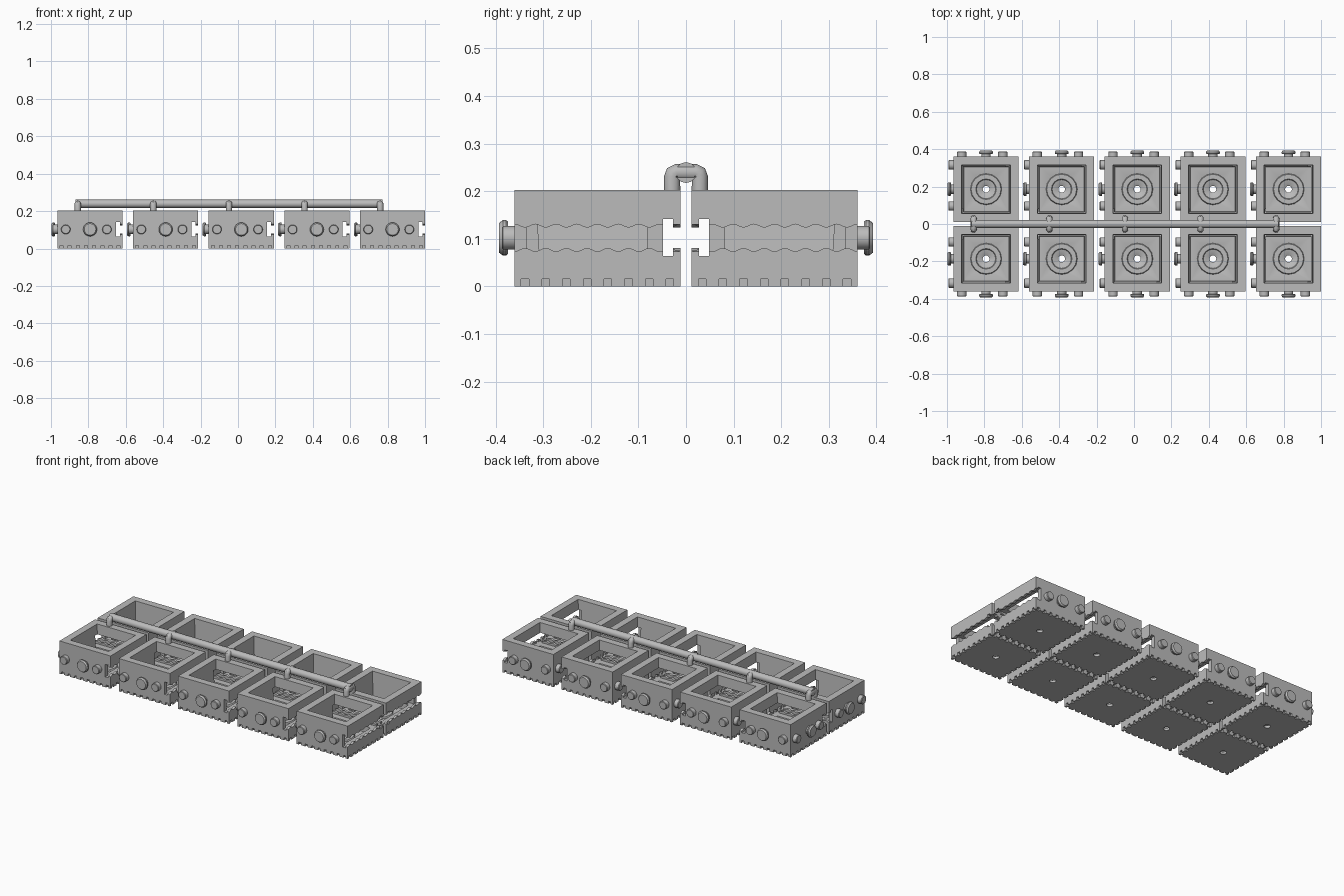
import bpy, bmesh, math
from mathutils import Matrix, Vector

if "Cube" in bpy.data.objects:
    bpy.data.objects.remove(bpy.data.objects["Cube"], do_unlink=True)

grey = bpy.data.materials.new("light_grey")
grey.use_nodes = True
colour = (0.5, 0.5, 0.5, 1)
grey.diffuse_color = colour
grey.node_tree.nodes["Principled BSDF"].inputs["Base Color"].default_value = colour

HALF = 0.174      # half width of a planter
HEIGHT = 0.202
MID = 0.102       # height of slots and pegs
PITCH = 0.0435    # spacing of teeth and waves


def add_object(name, mesh, location=(0, 0, 0)):
    obj = bpy.data.objects.new(name, mesh)
    obj.location = location
    bpy.context.collection.objects.link(obj)
    return obj


def finish(bm, name):
    bmesh.ops.recalc_face_normals(bm, faces=bm.faces[:])
    mesh = bpy.data.meshes.new(name)
    bm.to_mesh(mesh)
    bm.free()
    mesh.materials.append(grey)
    return mesh


def box(bm, low, high, taper=1.0):
    """Box between two corners; taper narrows its bottom."""
    low, high = Vector(low), Vector(high)
    verts = bmesh.ops.create_cube(bm, size=1)["verts"]
    for v in verts:
        narrow = taper if v.co.z < 0 else 1
        for i in range(3):
            v.co[i] = (low[i] + high[i]) / 2 + v.co[i] * (high[i] - low[i]) * (narrow if i < 2 else 1)


def lathe(bm, profile, matrix, steps=24):
    """Revolve (radius, height) points around z, then place."""
    rings = []
    for r, h in profile:
        rings.append([bm.verts.new(matrix @ Vector((r * math.cos(2 * math.pi * k / steps),
                                                    r * math.sin(2 * math.pi * k / steps), h)))
                      for k in range(steps)])
    for a, b in zip(rings, rings[1:]):
        for k in range(steps):
            n = (k + 1) % steps
            bm.faces.new((a[k], a[n], b[n], b[k]))
    return rings


def solid(bm, profile, matrix, steps=24):
    rings = lathe(bm, profile, matrix, steps)
    bm.faces.new(rings[0])
    bm.faces.new(rings[-1])


def turn(quarters):
    return Matrix.Rotation(quarters * math.pi / 2, 4, "Z")


cutters = []


def cutter(bm, quarters=0):
    bm.transform(turn(quarters))
    obj = add_object("cutter", finish(bm, "cutter"))
    obj.hide_render = True
    cutters.append(obj)


# Planter body: tapered pot hollow and drain funnel
bm = bmesh.new()
box(bm, (-HALF, -HALF, 0), (HALF, HALF, HEIGHT))
body = add_object("planter_blank", finish(bm, "planter"))

bm = bmesh.new()
box(bm, (-0.131, -0.131, 0.03), (0.131, 0.131, 0.21), 0.91)
cutter(bm)
bm = bmesh.new()
solid(bm, [(0.018, -0.01), (0.018, 0.015), (0.05, 0.031), (0.05, 0.04)], Matrix())
cutter(bm)

# T-slots on two sides, with wavy lips, open to the pot
for quarters in (0, 1):
    bm = bmesh.new()
    box(bm, (HALF - 0.036, -0.2, 0.064), (HALF - 0.015, 0.2, 0.141))
    cutter(bm, quarters)
    bm = bmesh.new()
    box(bm, (0.105, -0.149, 0.064), (HALF - 0.02, 0.149, 0.141))
    cutter(bm, quarters)
    bm = bmesh.new()
    count = 72
    edge = []
    for k in range(count + 1):
        along = -0.196 + 0.392 * k / count
        edge.append((along, 0.025 + 0.0035 * math.cos(2 * math.pi * along / PITCH)))
    outline = [(a, MID + w) for a, w in edge] + [(a, MID - w) for a, w in reversed(edge)]
    face = bm.faces.new([bm.verts.new((HALF - 0.025, a, z)) for a, z in outline])
    new = bmesh.ops.extrude_face_region(bm, geom=[face])["geom"]
    bmesh.ops.translate(bm, vec=(0.05, 0, 0), verts=[g for g in new if isinstance(g, bmesh.types.BMVert)])
    cutter(bm, quarters)

# Toothed bottom edge
bm = bmesh.new()
for side in range(4):
    part = bmesh.new()
    for k in range(8):
        y = (k - 3.5) * PITCH
        box(part, (HALF - 0.012, y - 0.008, -0.01), (HALF + 0.01, y + 0.008, 0.015))
    part.transform(turn(side))
    temp = bpy.data.meshes.new("teeth")
    part.to_mesh(temp)
    part.free()
    bm.from_mesh(temp)
    bpy.data.meshes.remove(temp)
cutter(bm)

for c in cutters:
    mod = body.modifiers.new("cut", "BOOLEAN")
    mod.operation, mod.solver, mod.object = "DIFFERENCE", "EXACT", c
bpy.context.view_layer.update()
planter = bpy.data.meshes.new_from_object(body.evaluated_get(bpy.context.evaluated_depsgraph_get()))
planter.name = "planter"
for obj in cutters + [body]:
    bpy.data.objects.remove(obj, do_unlink=True)

# Connector pegs on the other two sides
bm = bmesh.new()
plain = [(0.025, -0.005), (0.025, 0.024), (0.022, 0.027)]
mushroom = [(0.025, -0.005), (0.025, 0.014), (0.034, 0.014), (0.037, 0.018), (0.037, 0.025), (0.031, 0.033)]
for side in ("x", "y"):
    for offset, profile in ((-0.13, plain), (0, mushroom), (0.09, plain)):
        if side == "x":
            place = Matrix.Translation((-HALF, offset, MID)) @ Matrix.Rotation(-math.pi / 2, 4, "Y")
        else:
            place = Matrix.Translation((offset, -HALF, MID)) @ Matrix.Rotation(math.pi / 2, 4, "X")
        solid(bm, profile, place)
pegs = finish(bm, "connector_pegs")

# Raised drain collar on the pot floor
bm = bmesh.new()
rings = lathe(bm, [(0.05, 0.028), (0.055, 0.037), (0.08, 0.037), (0.085, 0.028), (0.05, 0.028)], Matrix(), 16)
bmesh.ops.remove_doubles(bm, verts=bm.verts[:], dist=0.0001)
collar = finish(bm, "drain_collar")

# Two mirrored rows of five planters
created = []
columns = [-0.791 + 0.4043 * i for i in range(5)]
for row, y in (("front", -0.186), ("back", 0.186)):
    for mesh, name in ((planter, "planter"), (pegs, "connector_pegs"), (collar, "drain_collar")):
        if row == "back":
            mesh = mesh.copy()
            mesh.transform(Matrix.Scale(-1, 4, (0, 1, 0)))
            mesh.flip_normals()
        for i, x in enumerate(columns):
            created.append(add_object(f"{row}_{name}_{i + 1}", mesh, (x, y, 0)))


def pipe(name, points, radius):
    curve = bpy.data.curves.new(name, "CURVE")
    curve.dimensions = "3D"
    curve.bevel_depth, curve.bevel_resolution, curve.use_fill_caps = radius, 4, True
    spline = curve.splines.new("POLY")
    spline.points.add(len(points) - 1)
    for p, co in zip(spline.points, points):
        p.co = (*co, 1)
    temp = add_object(name + "_path", curve)
    bpy.context.view_layer.update()
    mesh = bpy.data.meshes.new_from_object(temp.evaluated_get(bpy.context.evaluated_depsgraph_get()))
    bpy.data.objects.remove(temp, do_unlink=True)
    mesh.materials.clear()
    mesh.materials.append(grey)
    created.append(add_object(name, mesh))


# Watering pipe with an arched outlet over each pair
outlets = [x - 0.066 for x in columns]
pipe("main_pipe", [(outlets[0] - 0.012, 0, 0.239), (outlets[-1] + 0.012, 0, 0.239)], 0.022)
for i, x in enumerate(outlets):
    half = [(0.029, 0.195), (0.029, 0.23), (0.027, 0.237), (0.02, 0.24)]
    path = [(x, -y, z) for y, z in half] + [(x, y, z) for y, z in reversed(half)]
    pipe(f"outlet_pipe_{i + 1}", path, 0.017)

bpy.ops.object.select_all(action="DESELECT")
for obj in created:
    obj.select_set(True)
bpy.context.view_layer.objects.active = created[0]
bpy.ops.object.shade_smooth_by_angle(angle=math.radians(35))
